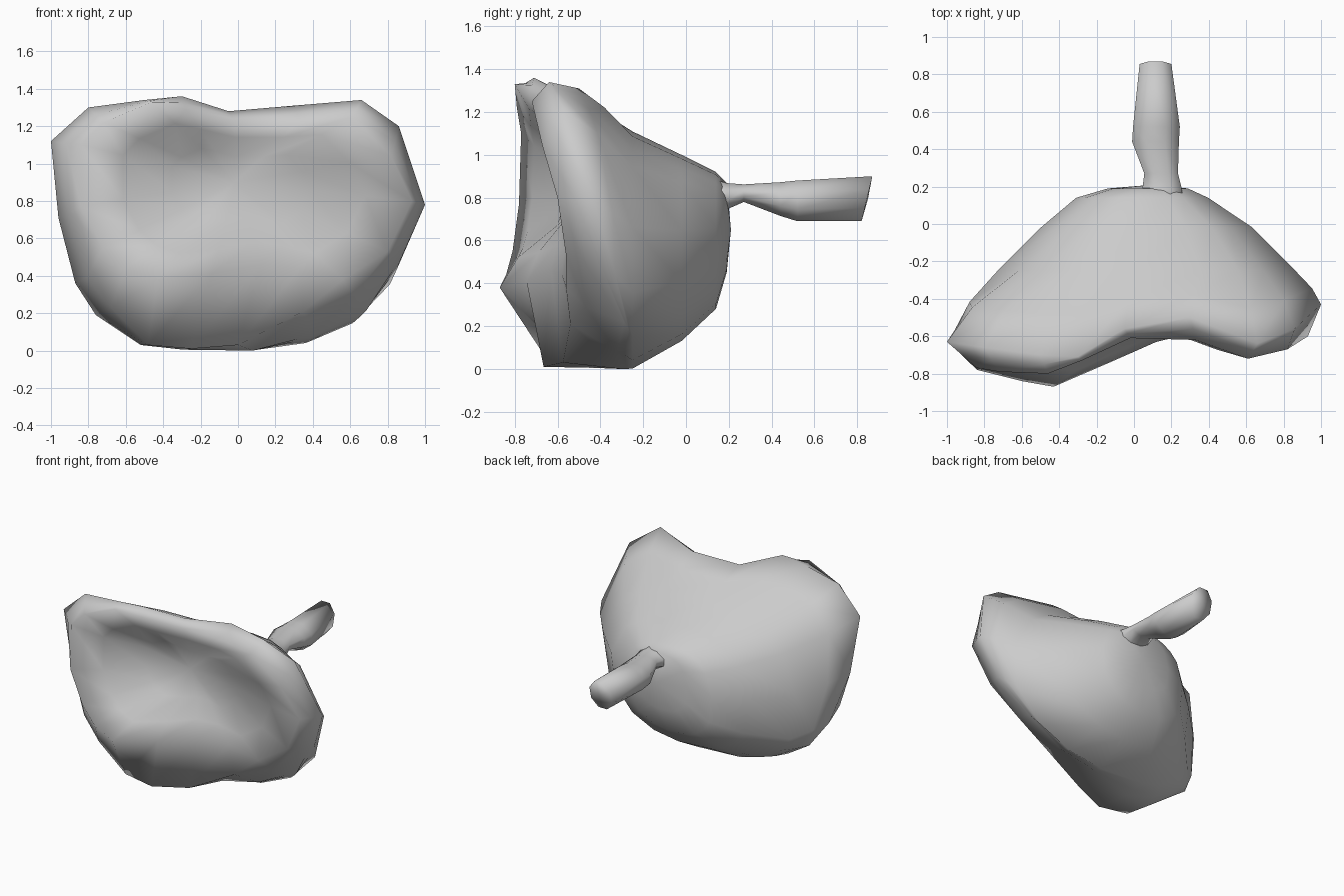
import bpy, bmesh, math

if "Cube" in bpy.data.objects:
    bpy.data.objects.remove(bpy.data.objects["Cube"])

grey = bpy.data.materials.new("plain_grey")
grey.diffuse_color = (0.6, 0.6, 0.6, 1)
grey.use_nodes = True
grey.node_tree.nodes["Principled BSDF"].inputs["Base Color"].default_value = grey.diffuse_color


def loft(name, rings, start_tip, end_tip):
    """Skin matching rings and close both ends with a fan to a tip point."""
    bm = bmesh.new()
    loops = [[bm.verts.new(p) for p in ring] for ring in rings]
    n = len(loops[0])
    for a, b in zip(loops, loops[1:]):
        for i in range(n):
            j = (i + 1) % n
            bm.faces.new((a[i], a[j], b[j], b[i]))
    for loop, tip in ((loops[0], start_tip), (loops[-1], end_tip)):
        t = bm.verts.new(tip)
        for i in range(n):
            bm.faces.new((loop[i], loop[(i + 1) % n], t))
    bmesh.ops.recalc_face_normals(bm, faces=bm.faces)
    me = bpy.data.meshes.new(name)
    bm.to_mesh(me)
    bm.free()
    me.materials.append(grey)
    for p in me.polygons:
        p.use_smooth = True
    ob = bpy.data.objects.new(name, me)
    bpy.context.collection.objects.link(ob)
    return ob


# Widest outline of the body
outline = [
    (-1, -.63, 1.12), (-.8, -.66, 1.30), (-.5, -.70, 1.34), (-.3, -.71, 1.36),
    (-.05, -.56, 1.28), (.3, -.50, 1.31), (.66, -.64, 1.34), (.86, -.56, 1.2),
    (1, -.43, .78), (.87, -.40, .49), (.69, -.29, .22), (.39, -.32, .08),
    (.08, -.30, .0), (-.29, -.42, .005), (-.52, -.46, .03), (-.76, -.37, .19),
    (-.87, -.45, .36), (-.96, -.57, .71)]
# Front lip around the hollow
lip = [
    (-.84, -.77, 1.1), (-.72, -.79, 1.22), (-.46, -.80, 1.33), (-.28, -.73, 1.29),
    (-.02, -.61, 1.23), (.33, -.62, 1.23), (.61, -.72, 1.25), (.82, -.67, 1.04),
    (.93, -.60, .80), (.80, -.56, .53), (.56, -.56, .38), (.33, -.58, .44),
    (.12, -.63, .46), (-.14, -.745, .41), (-.43, -.87, .38), (-.60, -.84, .44),
    (-.72, -.81, .55), (-.84, -.78, .77)]
# Chin: halfway from lip to outline, pulled forward and down along the bottom
chin = [tuple((a + b) / 2 for a, b in zip(p, q)) for p, q in zip(lip, outline)]
chin[10:17] = [(.62, -.47, .29), (.35, -.54, .21), (.0, -.575, .03), (-.25, -.665, .01),
               (-.48, -.64, .03), (-.68, -.67, .23), (-.81, -.66, .39)]


def sink(scale, depth):
    """Shrink the lip towards the hollow's centre and push it back."""
    return [(-.0 + x * scale, y + (-.53 - y) * depth, .9 + (z - .9) * scale)
            for x, y, z in lip]


# Rounded back: y, x range, z range
back = []
for y, x0, x1, z0, z1 in [(-.25, -.73, .87, .0, 1.11), (-.02, -.50, .64, .13, 1.0),
                          (.14, -.31, .40, .28, .92), (.19, -.14, .29, .45, .87)]:
    ring = []
    for px, py, pz in outline:
        a = math.atan2((pz - .68) / .68, px)
        c, s = math.cos(a), math.sin(a)
        k = lambda v: math.copysign(abs(v) ** .86, v)
        w = (x1 - x0) / 2
        ring.append(((x0 + x1) / 2 + w * (k(c) + .1 * min(s, 0)), y,
                     (z0 + z1) / 2 + (z1 - z0) / 2 * k(s)))
    back.append(ring)

# Fuller shoulder between the outline and the back
shoulder = [tuple(a + (b - a) * t for a, b, t in zip(p, q, (.35, .48, .40)))
            for p, q in zip(outline, back[0])]

loft("body", [sink(.42, .8), sink(.73, .25), lip, chin, outline, shoulder] + back,
     (-.02, -.53, .9), (.1, .21, .65))

# Stem: y, centre x, half width, low z, high z, backward tilt
stem = []
for y, cx, w, z0, z1, tilt in [(.08, .14, .13, .70, .90, 0), (.19, .15, .105, .745, .868, 0),
                               (.27, .145, .09, .78, .862, 0), (.44, .115, .125, .715, .872, 0),
                               (.52, .12, .125, .69, .88, 0), (.845, .115, .085, .69, .90, .025)]:
    ring = []
    for i in range(8):
        a = math.tau * (i + .5) / 8
        c, s = math.cos(a) / .924, math.sin(a) / .924
        ring.append((cx + w * c, y + tilt * s, (z0 + z1) / 2 + (z1 - z0) / 2 * s))
    stem.append(ring)
loft("stem", stem, (.14, .05, .8), (.115, .85, .795))
